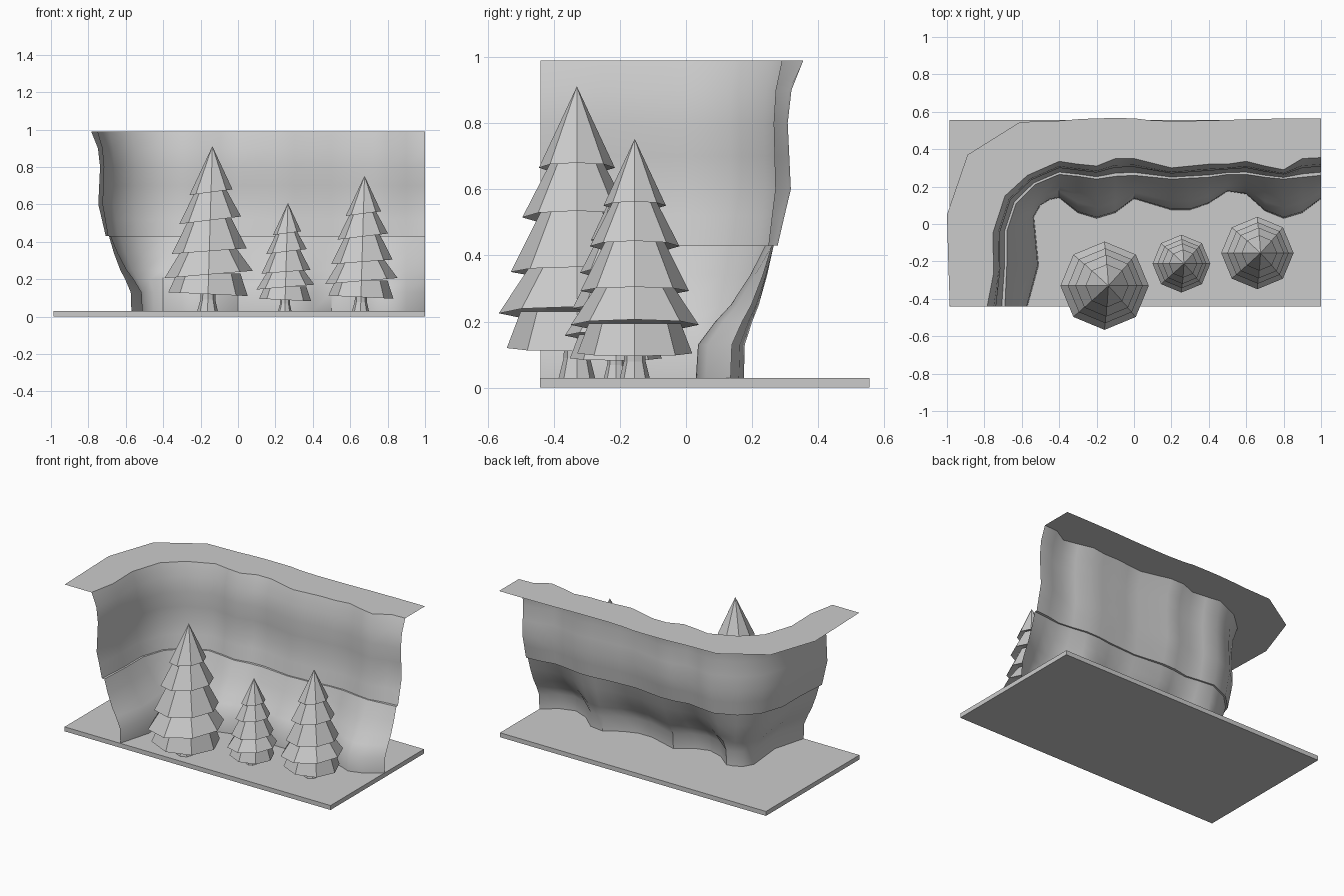
import bpy, bmesh, math

if "Cube" in bpy.data.objects:
    bpy.data.objects.remove(bpy.data.objects["Cube"])

def mesh_object(name, verts, faces, smooth=None):
    me = bpy.data.meshes.new(name)
    me.from_pydata(verts, [], faces)
    bm = bmesh.new()
    bm.from_mesh(me)
    bmesh.ops.recalc_face_normals(bm, faces=bm.faces)
    bm.to_mesh(me)
    bm.free()
    ob = bpy.data.objects.new(name, me)
    bpy.context.collection.objects.link(ob)
    if smooth:
        bpy.ops.object.select_all(action='DESELECT')
        ob.select_set(True)
        bpy.context.view_layer.objects.active = ob
        bpy.ops.object.shade_smooth_by_angle(angle=math.radians(smooth))
    return ob

def loft(rings, closed):
    n = len(rings[0])
    verts = [p for r in rings for p in r]
    m = n if closed else n - 1
    faces = [(i*n + j, i*n + (j+1) % n, (i+1)*n + (j+1) % n, (i+1)*n + j)
             for i in range(len(rings)-1) for j in range(m)]
    return verts, faces

def mix(a, b, t):
    return [(p[0] + (q[0]-p[0])*t, p[1] + (q[1]-p[1])*t) for p, q in zip(a, b)]

def at(curve, z):
    return [(x, y, z) for x, y in curve]

# ground slab
bpy.ops.mesh.primitive_cube_add(size=1, location=(0.007, 0.057, 0.015))
slab = bpy.context.object
slab.name = "ground_slab"
slab.scale = (1.985, 0.996, 0.03)

# plan curves of the cliff: foot, ledge, brow, and outer edge of the plateau
foot = [(-.57,-.44), (-.51,-.22), (-.535,.04), (-.5,.10), (-.45,.13), (-.4,.14), (-.3,.06),
        (-.2,.03), (-.1,.06), (0,.135), (.2,.075), (.3,.075), (.4,.11), (.5,.175),
        (.6,.16), (.7,.07), (.8,.03), (.9,.06), (1,.135)]
ledge = [(-.69,-.44), (-.68,-.22), (-.68,-.04), (-.63,.11), (-.53,.21), (-.4,.265), (-.3,.255),
         (-.2,.24), (-.1,.255), (0,.26), (.2,.24), (.3,.245), (.4,.25), (.5,.265),
         (.6,.265), (.7,.25), (.8,.24), (.9,.25), (1,.26)]
brow = [(-.785,-.44), (-.75,-.26), (-.755,-.05), (-.69,.15), (-.57,.26), (-.4,.335), (-.3,.32),
        (-.2,.31), (-.1,.35), (0,.35), (.2,.30), (.3,.31), (.4,.32), (.5,.32),
        (.6,.335), (.7,.31), (.8,.29), (.9,.35), (1,.355)]
outer = [(-.985,-.44), (-.993,-.2), (-1,.05), (-.89,.37), (-.61,.545), (-.4,.552), (-.3,.56),
         (-.2,.565), (-.1,.566), (0,.565), (.08,.555), (.2,.55), (.4,.553), (.5,.556),
         (.6,.56), (.7,.562), (.8,.564), (.9,.565), (1,.565)]

# cliff face: sloping foot, then an upper wall leaning back
rings = [at(mix(foot, ledge, t), z) for z, t in
         ((.03, 0), (.13, .03), (.2, .28), (.25, .5), (.34, .78), (.43, 1))]
rings += [at(mix(ledge, brow, t), z) for z, t in
          ((.43, .18), (.52, .4), (.6, .6), (.7, .55), (.8, .5), (.9, .62), (.99, 1))]
mesh_object("cliff_face", *loft(rings, False), smooth=40)

# flat plateau on top of the cliff
mesh_object("plateau", *loft([at(brow, .99), at(outer, .99)], False))

# fir trees: (top radius, top z, rim radius, rim z, sideways tilt, x shift of top)
TIERS = [(.0, .88, .115, .635, .015), (.075, .66, .165, .485, .02),
         (.105, .51, .20, .32, .015), (.14, .34, .236, .195, .02),
         (.17, .20, .212, .09, -.01)]

def ring(r, z, tilt=0.0):
    lean = .026 * (z / .88)
    return [(r*math.cos(k*math.pi/4) + lean, r*math.sin(k*math.pi/4),
             z + tilt*math.cos(k*math.pi/4)) for k in range(8)]

def tree(name, x, y, s):
    verts, faces = [], []
    for tr, tz, rr, rz, tilt in TIERS:
        v, f = loft([ring(max(tr, .0005), tz), ring(rr, rz, tilt),
                     ring(max(rr*.55, .06), rz + .025, tilt)], True)
        o = len(verts)
        verts += v
        faces += [tuple(i + o for i in q) for q in f]
        faces.append(tuple(o + 16 + k for k in range(8)))
    leaves = mesh_object(name + "_foliage", verts, faces)
    tv, tf = loft([ring(.055, 0), ring(.04, .06), ring(.038, .14)], True)
    trunk = mesh_object(name + "_trunk", tv, tf)
    for ob in (leaves, trunk):
        ob.location = (x, y, .03)
        ob.scale = (s, s, s)

tree("large_tree", -.163, -.33, 1.0)
tree("small_tree", .25, -.212, .655)
tree("medium_tree", .655, -.155, .82)
